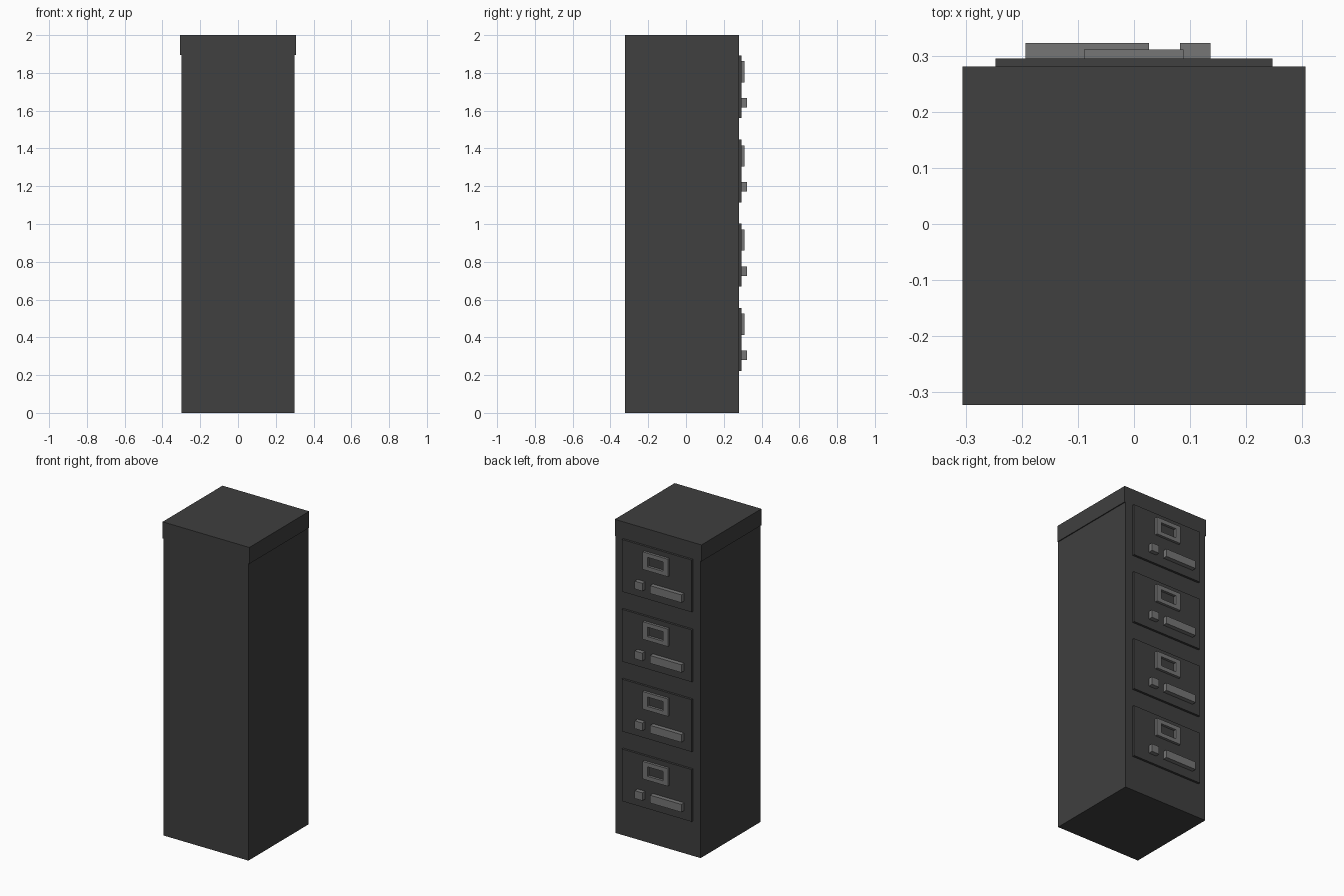
import bpy, bmesh

if "Cube" in bpy.data.objects:
    bpy.data.objects.remove(bpy.data.objects["Cube"])


def material(name, v):
    m = bpy.data.materials.new(name)
    m.diffuse_color = (v, v, v, 1)
    m.use_nodes = True
    m.node_tree.nodes["Principled BSDF"].inputs["Base Color"].default_value = m.diffuse_color
    return m


DARK = material("dark_metal", 0.05)
LIGHT = material("light_metal", 0.18)


def extrude_y(name, loops, y0, y1, mat):
    """Extrude an x/z outline (or a ring of two matching outlines) from y0 to y1."""
    bm = bmesh.new()
    rings = [[bm.verts.new((x, y0, z)) for x, z in pts] for pts in loops]
    if len(rings) == 1:
        faces = [bm.faces.new(rings[0])]
    else:
        a, b = rings
        n = len(a)
        faces = [bm.faces.new((a[i], a[(i + 1) % n], b[(i + 1) % n], b[i])) for i in range(n)]
    ext = bmesh.ops.extrude_face_region(bm, geom=faces, use_keep_orig=True)["geom"]
    bmesh.ops.translate(bm, vec=(0, y1 - y0, 0),
                        verts=[g for g in ext if isinstance(g, bmesh.types.BMVert)])
    bmesh.ops.recalc_face_normals(bm, faces=bm.faces[:])
    mesh = bpy.data.meshes.new(name)
    bm.to_mesh(mesh)
    bm.free()
    mesh.materials.append(mat)
    ob = bpy.data.objects.new(name, mesh)
    bpy.context.collection.objects.link(ob)
    return ob


def rect(x0, x1, z0, z1):
    return [(x0, z0), (x1, z0), (x1, z1), (x0, z1)]


# Cabinet shell with a slightly wider top band
half = [(0.30, 0), (0.30, 1.895), (0.306, 1.895), (0.306, 2.0)]
outline = half + [(-x, z) for x, z in reversed(half)]
extrude_y("cabinet", [outline], -0.323, 0.281, DARK)

# Four drawers, each with a label frame, handle and lock
FACE = 0.295
for i in range(4):
    z = 0.223 + i * 0.4457
    extrude_y(f"drawer_{i + 1}", [rect(-0.247, 0.247, z, z + 0.333)], 0.281, FACE, DARK)
    extrude_y(f"label_frame_{i + 1}",
              [rect(-0.089, 0.088, z + 0.19, z + 0.302),
               rect(-0.055, 0.054, z + 0.216, z + 0.276)], FACE, 0.311, LIGHT)
    extrude_y(f"handle_{i + 1}", [rect(-0.193, 0.027, z + 0.057, z + 0.107)], FACE, 0.323, LIGHT)
    extrude_y(f"lock_{i + 1}", [rect(0.082, 0.136, z + 0.057, z + 0.107)], FACE, 0.323, LIGHT)
